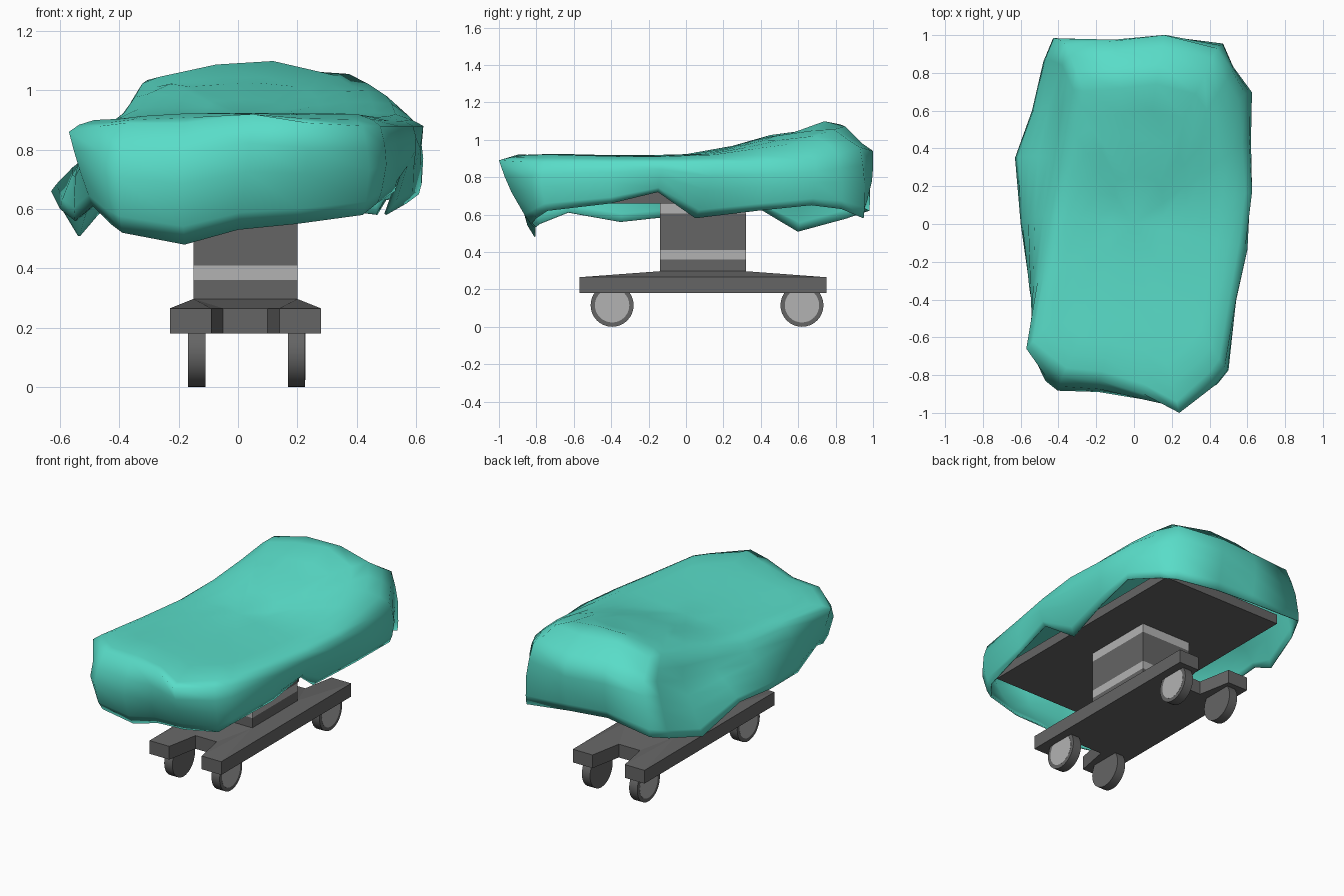
import bpy, bmesh, math
from mathutils import Vector

if "Cube" in bpy.data.objects:
    bpy.data.objects.remove(bpy.data.objects["Cube"])


def material(name, c):
    m = bpy.data.materials.new(name)
    m.diffuse_color = (*c, 1)
    m.use_nodes = True
    m.node_tree.nodes["Principled BSDF"].inputs["Base Color"].default_value = m.diffuse_color
    return m


DARK = material("dark_grey", (0.13, 0.13, 0.13))
LIGHT = material("light_grey", (0.45, 0.45, 0.45))
CLOTH = material("teal_cloth", (0.10, 0.72, 0.58))


def from_bmesh(name, bm, mat, angle=None):
    bmesh.ops.recalc_face_normals(bm, faces=bm.faces[:])
    me = bpy.data.meshes.new(name)
    bm.to_mesh(me)
    bm.free()
    ob = bpy.data.objects.new(name, me)
    bpy.context.collection.objects.link(ob)
    me.materials.append(mat)
    if angle:
        bpy.ops.object.select_all(action='DESELECT')
        ob.select_set(True)
        bpy.context.view_layer.objects.active = ob
        bpy.ops.object.shade_smooth_by_angle(angle=math.radians(angle))
    return ob


def box(name, x0, x1, y0, y1, z0, z1, mat):
    bm = bmesh.new()
    bmesh.ops.create_cube(bm, size=1)
    for v in bm.verts:
        v.co = Vector(((x0 + x1) / 2 + v.co.x * (x1 - x0),
                       (y0 + y1) / 2 + v.co.y * (y1 - y0),
                       (z0 + z1) / 2 + v.co.z * (z1 - z0)))
    return from_bmesh(name, bm, mat)


def disc(name, x, y, z, r, width, mat):
    bpy.ops.mesh.primitive_cylinder_add(vertices=32, radius=r, depth=width,
                                        location=(x, y, z), rotation=(0, math.pi / 2, 0))
    ob = bpy.context.object
    ob.name = name
    ob.data.materials.append(mat)
    bpy.ops.object.shade_smooth_by_angle(angle=math.radians(40))


# wheels with a pale hub on the outer face
for i, (x, y, side) in enumerate([(x, y, s) for x, s in ((-0.139, -1), (0.197, 1)) for y in (-0.395, 0.62)]):
    disc(f"wheel_{i}", x, y, 0.115, 0.115, 0.058, DARK)
    disc(f"wheel_hub_{i}", x + side * .027, y, 0.115, 0.092, 0.006, LIGHT)

# notched base whose top slopes up to the column
outline = [(-.23, -.57), (-.09, -.57), (-.05, -.36), (.10, -.36), (.14, -.57), (.28, -.57),
           (.28, .75), (.14, .75), (.10, .54), (-.05, .54), (-.09, .75), (-.23, .75)]
bm = bmesh.new()
low = [bm.verts.new((x, y, 0.18)) for x, y in outline]
mid = [bm.verts.new((x, y, 0.265)) for x, y in outline]
top = [bm.verts.new((x, y, 0.297)) for x, y in [(-.15, -.14), (.20, -.14), (.20, .32), (-.15, .32)]]
bm.faces.new(low[::-1])
bm.faces.new(top)
for i in range(12):
    j = (i + 1) % 12
    bm.faces.new((low[i], low[j], mid[j], mid[i]))
    a, b = top[i // 3], top[j // 3]
    bm.faces.new((mid[i], mid[j], a) if a is b else (mid[i], mid[j], b, a))
from_bmesh("base", bm, DARK)

# column with two pale bands
for i, (z0, z1, m) in enumerate([(.29, .36, DARK), (.36, .41, LIGHT), (.41, .605, DARK), (.605, .66, LIGHT)]):
    box(f"column_{i}", -.15, .20, -.14, .32, z0, z1, m)

# table top under the cloth
box("table_top", -.40, .44, -.72, .82, .66, .72, DARK)

# draped cloth: each station is rim x, y, z and hem x, y, z
STATIONS = [
    (-.57, -.66, .86, -.49, -.63, .61), (-.46, -.75, .88, -.43, -.78, .55),
    (-.38, -.81, .89, -.39, -.82, .52), (-.18, -.83, .89, -.18, -.81, .48),
    (.05, -.90, .92, .00, -.81, .53), (.24, -1.0, .89, .20, -.83, .55),
    (.42, -.84, .88, .42, -.80, .58), (.48, -.76, .88, .47, -.74, .62),
    (.54, -.40, .88, .53, -.40, .66), (.59, -.12, .88, .55, -.15, .72),
    (.625, .17, .88, .50, .05, .58), (.61, .45, .88, .57, .38, .62),
    (.59, .69, .89, .61, .67, .65), (.52, .81, .92, .50, .83, .63),
    (.44, .93, .96, .47, .95, .58), (.16, 1.0, .94, .16, .95, .62),
    (-.10, .97, .95, -.10, .94, .64), (-.36, .95, .95, -.43, .98, .62),
    (-.38, .84, .91, -.48, .86, .58), (-.41, .62, .84, -.54, .60, .51),
    (-.45, .35, .82, -.63, .35, .66), (-.48, .05, .83, -.60, .00, .60),
    (-.51, -.30, .86, -.55, -.35, .56)]
RIDGE = [(-1.1, .91), (-.7, .925), (-.3, .915), (.08, .925), (.3, .98), (.5, 1.04),
         (.64, 1.045), (.74, 1.10), (.84, 1.08), (1.0, .97)]


def height(x, y):
    for (y0, z0), (y1, z1) in zip(RIDGE, RIDGE[1:]):
        if y <= y1:
            z = z0 + (z1 - z0) * (y - y0) / (y1 - y0)
            # the raised head end falls off sooner on the left
            reach = .66 if x > 0 else .42 + .06 * max(0, y)
            return .90 + (z - .90) * (1 - min(1, abs(x) / reach) ** 3)
    return RIDGE[-1][1]


bm = bmesh.new()
centre = bm.verts.new((0, 0, height(0, 0)))
rings = []
for s in (.25, .45, .6, .74, .85, .94):
    ring = []
    for x, y, z, *_ in STATIONS:
        h = height(x * s, y * s)
        if s > .9:
            h = h * .6 + z * .4
        ring.append(bm.verts.new((x * s, y * s, h)))
    rings.append(ring)
# skirt, swelling out over the front end
for t, swell in ((0, 0), (.25, .7), (.5, 1), (.85, .5), (1, 0)):
    ring = []
    for st in STATIONS:
        rim, hem = Vector(st[:3]), Vector(st[3:])
        out = Vector((rim.x, rim.y * .6, 0)).normalized()
        bulge = .02 if abs(rim.x) < .52 else .006
        if rim.x > .57:
            bulge = .03
        if rim.y < -.74 and rim.x < .1:
            out, bulge = Vector((rim.x * .6, rim.y, 0)).normalized(), .07
        elif rim.y < -.7 and .3 < rim.x:
            bulge = .035
        ring.append(bm.verts.new(rim.lerp(hem, t) + out * bulge * swell))
    rings.append(ring)
n = len(STATIONS)
for i in range(n):
    j = (i + 1) % n
    bm.faces.new((centre, rings[0][i], rings[0][j]))
    for a, b in zip(rings, rings[1:]):
        bm.faces.new((a[i], b[i], b[j], a[j]))
cloth = from_bmesh("draped_cloth", bm, CLOTH, 85)
thick = cloth.modifiers.new("thickness", 'SOLIDIFY')
thick.thickness = 0.008
